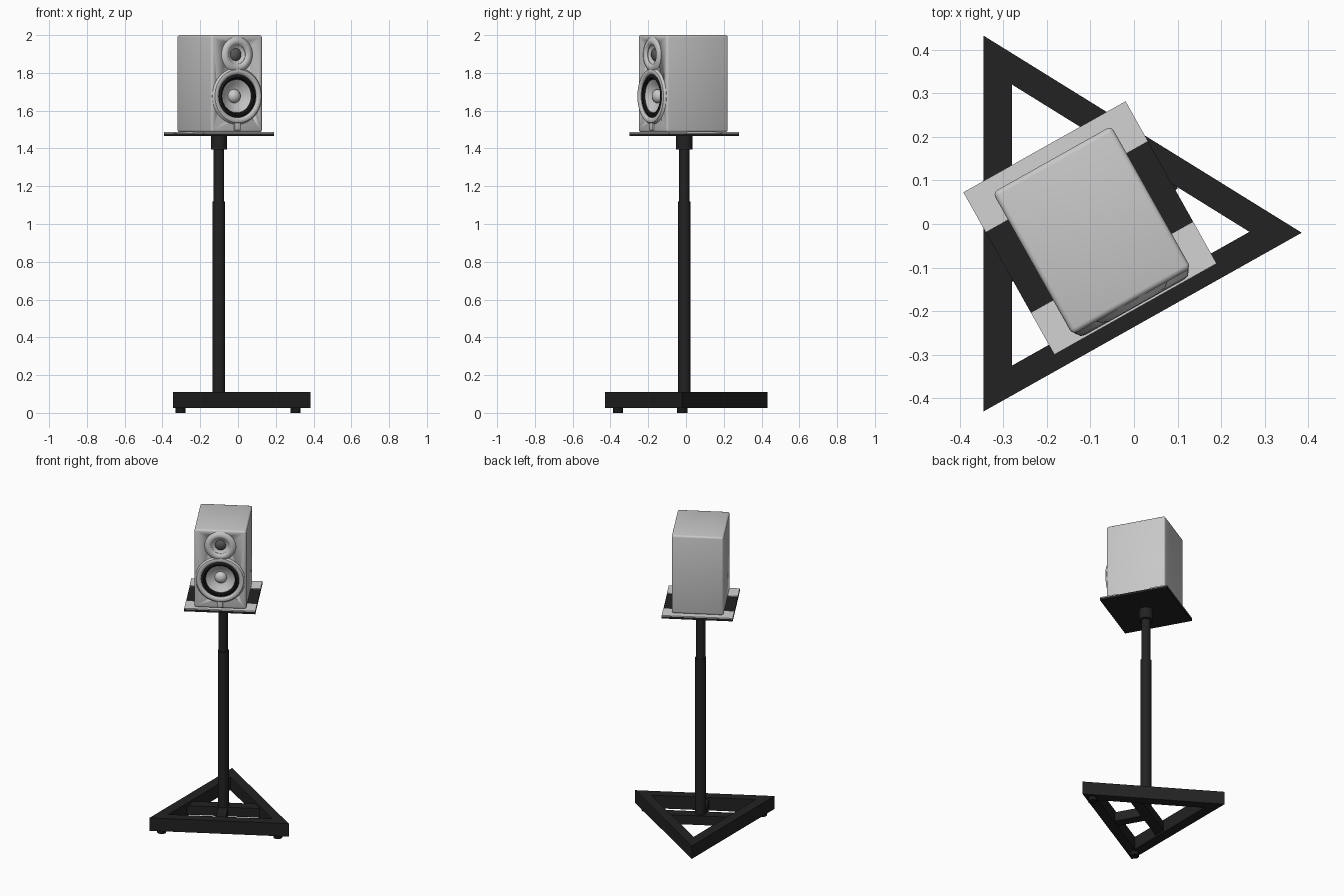
import bpy, bmesh
from math import radians, tau
from mathutils import Matrix, Vector

cube = bpy.data.objects.get("Cube")
if cube:
    bpy.data.objects.remove(cube, do_unlink=True)


def material(name, v):
    m = bpy.data.materials.new(name)
    m.use_nodes = True
    col = (v, v, v, 1)
    m.diffuse_color = col
    m.node_tree.nodes["Principled BSDF"].inputs["Base Color"].default_value = col
    return m


BLACK = material("black metal", 0.016)
RUBBER = material("black rubber", 0.01)
GREY = material("light grey cabinet", 0.58)
PAD = material("pale grey pad", 0.65)
MESH = material("dark grey mesh", 0.1)

POST = Vector((-0.101, -0.009, 0))
# The top assembly is turned to face the front right
HEAD = Matrix.Translation(POST) @ Matrix.Rotation(radians(29.3), 4, "Z")
FACE_Y, HEAD_X = -0.194, 0.001


def finish(bm, name, mat, matrix=None, smooth=False):
    bmesh.ops.recalc_face_normals(bm, faces=bm.faces)
    mesh = bpy.data.meshes.new(name)
    bm.to_mesh(mesh)
    bm.free()
    mesh.materials.append(mat)
    ob = bpy.data.objects.new(name, mesh)
    bpy.context.collection.objects.link(ob)
    if matrix:
        ob.matrix_world = matrix
    if smooth:
        bpy.ops.object.select_all(action="DESELECT")
        ob.select_set(True)
        bpy.context.view_layer.objects.active = ob
        bpy.ops.object.shade_smooth_by_angle(angle=radians(35))
    return ob


def box(name, mat, x, y, z, matrix=None, bevel=0):
    """Box from (min, max) pairs."""
    bm = bmesh.new()
    bmesh.ops.create_cube(bm, size=1)
    for v in bm.verts:
        v.co = [a + (b - a) * (c + 0.5) for (a, b), c in zip((x, y, z), v.co)]
    if bevel:
        bmesh.ops.bevel(bm, geom=bm.edges[:], offset=bevel, segments=3,
                        profile=0.5, affect="EDGES")
    return finish(bm, name, mat, matrix, smooth=bevel > 0)


def cylinder(name, mat, r, z0, z1, centre, sides=32):
    bm = bmesh.new()
    bmesh.ops.create_cone(bm, cap_ends=True, segments=sides, radius1=r,
                          radius2=r, depth=z1 - z0)
    place = Matrix.Translation((centre[0], centre[1], (z0 + z1) / 2))
    return finish(bm, name, mat, place, smooth=True)


def lathe(name, mat, profile, z):
    """Closed (radius, height) profile revolved about the cabinet's facing axis."""
    bm = bmesh.new()
    vs = [bm.verts.new((r, -h, 0)) for r, h in profile]
    es = [bm.edges.new((vs[i - 1], vs[i])) for i in range(len(vs))
          if profile[i - 1][0] + profile[i][0] > 0]
    bmesh.ops.spin(bm, geom=vs + es, cent=(0, 0, 0), axis=(0, 1, 0),
                   angle=tau, steps=48)
    bmesh.ops.remove_doubles(bm, verts=bm.verts, dist=0.0001)
    place = HEAD @ Matrix.Translation((HEAD_X, FACE_Y, z))
    return finish(bm, name, mat, place, smooth=True)


# Triangular base frame, mitred at the corners
outer = [(-0.345, 0.432), (-0.345, -0.43), (0.385, -0.02)]
inner = [(-0.28, 0.32), (-0.28, -0.325), (0.265, -0.018)]
bm = bmesh.new()
rings = [[bm.verts.new((x, y, z)) for x, y in pts]
         for pts, z in ((outer, 0.025), (outer, 0.11), (inner, 0.11), (inner, 0.025))]
for k in range(4):
    a, b = rings[k - 1], rings[k]
    for i in range(3):
        bm.faces.new((a[i - 1], a[i], b[i], b[i - 1]))
finish(bm, "base_frame", BLACK)

# Braces under the post, and feet
box("cross_brace", BLACK, (-0.22, 0.22), (-0.02, 0.045), (0.035, 0.095), HEAD)
box("front_brace", BLACK, (-0.03, 0.03), (-0.2, 0), (0.035, 0.095), HEAD)
for name, spot in (("left_foot", (0.305, -0.02)), ("right_foot", (-0.305, -0.36))):
    cylinder(name, RUBBER, 0.027, 0, 0.03, spot, 20)

# Telescopic post
cylinder("lower_post", BLACK, 0.033, 0.035, 1.12, POST)
cylinder("upper_post", BLACK, 0.028, 1.1, 1.42, POST)
cylinder("post_collar", BLACK, 0.043, 1.395, 1.47, POST)

# Top plate with two pads
half = 0.2135
box("top_plate", BLACK, (-half, half), (-half, half), (1.466, 1.48), HEAD)
box("front_pad", PAD, (-half, half), (-half, -0.103), (1.48, 1.486), HEAD)
box("back_pad", PAD, (-half, half), (0.108, half), (1.48, 1.486), HEAD)

# Speaker cabinet with openings for the drivers
WOOFER_Z, TWEETER_Z = 1.677, 1.897
cabinet = box("speaker_cabinet", GREY, (HEAD_X - 0.156, HEAD_X + 0.156),
              (FACE_Y, FACE_Y + 0.374), (1.486, 2.0), HEAD, bevel=0.012)
for z, r in ((WOOFER_Z, 0.118), (TWEETER_Z, 0.06)):
    cutter = lathe("opening_cutter", GREY, [(0, 0.05), (r, 0.05), (r, -0.06), (0, -0.06)], z)
    cutter.hide_render = True
    mod = cabinet.modifiers.new("opening", "BOOLEAN")
    mod.operation, mod.object, mod.solver = "DIFFERENCE", cutter, "EXACT"
    bpy.context.view_layer.update()
    bpy.context.view_layer.objects.active = cabinet
    bpy.ops.object.modifier_apply(modifier=mod.name)
    bpy.data.objects.remove(cutter, do_unlink=True)

# Woofer
lathe("woofer_rim", GREY, [(0.114, -0.04), (0.114, 0.005), (0.12, 0.012), (0.13, 0.015),
                           (0.141, 0.012), (0.15, 0), (0.15, -0.006), (0.125, -0.04)], WOOFER_Z)
lathe("woofer_surround", RUBBER, [(0.115, -0.03), (0.115, 0), (0.108, 0.006), (0.1, 0.008),
                                  (0.093, 0.005), (0.088, -0.004), (0.087, -0.03)], WOOFER_Z)
lathe("woofer_cone", GREY, [(0, -0.05), (0.089, -0.05), (0.089, -0.004), (0.06, -0.022),
                            (0.034, -0.034), (0, -0.034)], WOOFER_Z)
lathe("woofer_dust_cap", GREY, [(0, -0.04), (0.037, -0.04), (0.036, -0.026), (0.029, -0.013),
                                (0.016, -0.005), (0, -0.002)], WOOFER_Z)
box("woofer_stem", GREY, (HEAD_X - 0.017, HEAD_X + 0.017), (FACE_Y - 0.01, FACE_Y + 0.01),
    (1.495, 1.535), HEAD, bevel=0.004)

# Tweeter
lathe("tweeter_rim", GREY, [(0.05, -0.03), (0.05, 0.002), (0.057, 0.01), (0.069, 0.014),
                            (0.083, 0.01), (0.094, 0), (0.094, -0.006), (0.07, -0.03)], TWEETER_Z)
lathe("tweeter_dish", GREY, [(0, -0.04), (0.052, -0.04), (0.052, 0), (0.034, -0.014),
                             (0, -0.018)], TWEETER_Z)
lathe("tweeter_mesh", MESH, [(0, -0.03), (0.034, -0.03), (0.033, -0.013), (0.022, -0.004),
                             (0, 0)], TWEETER_Z)
